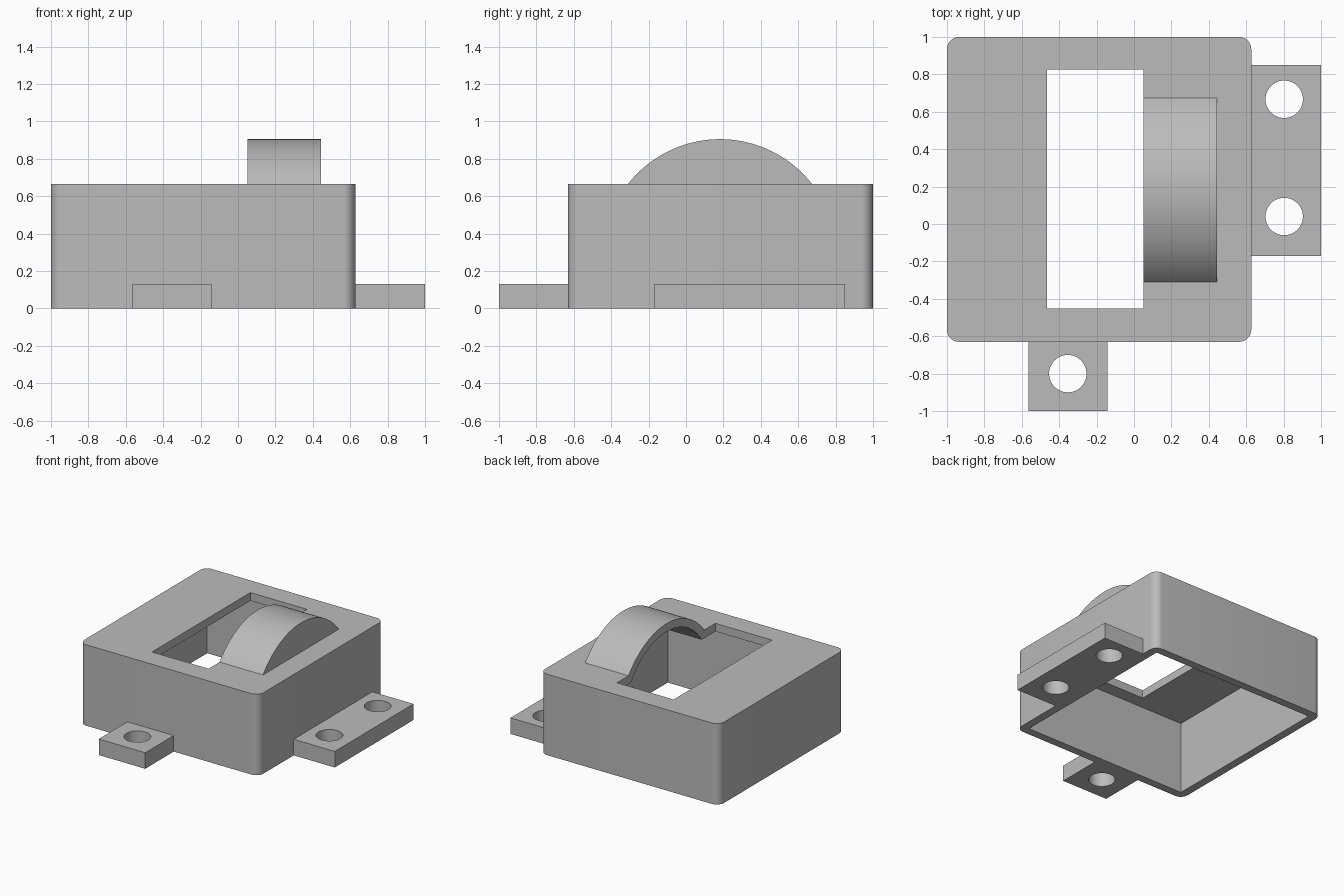
import bpy, bmesh, math
from mathutils import Matrix

if "Cube" in bpy.data.objects:
    bpy.data.objects.remove(bpy.data.objects["Cube"])

grey = bpy.data.materials.new("plain grey")
grey.use_nodes = True
COLOUR = (0.5, 0.5, 0.5, 1)
grey.diffuse_color = COLOUR
grey.node_tree.nodes["Principled BSDF"].inputs["Base Color"].default_value = COLOUR

WALL = 0.067
LEFT, RIGHT, FRONT, BACK, TOP = -1.0, 0.627, -0.63, 1.0, 0.665


def prism(bm, outline, vector):
    """Extrude a closed outline of 3D points along a vector."""
    face = bm.faces.new([bm.verts.new(p) for p in outline])
    new = bmesh.ops.extrude_face_region(bm, geom=[face], use_keep_orig=True)
    bmesh.ops.translate(bm, vec=vector, verts=[v for v in new["geom"] if isinstance(v, bmesh.types.BMVert)])
    bmesh.ops.recalc_face_normals(bm, faces=bm.faces)


def make_object(name, bm):
    mesh = bpy.data.meshes.new(name)
    bm.to_mesh(mesh)
    bm.free()
    mesh.materials.append(grey)
    obj = bpy.data.objects.new(name, mesh)
    bpy.context.collection.objects.link(obj)
    return obj


def box(name, x0, x1, y0, y1, z0, z1):
    bm = bmesh.new()
    prism(bm, [(x0, y0, z0), (x1, y0, z0), (x1, y1, z0), (x0, y1, z0)], (0, 0, z1 - z0))
    return make_object(name, bm)


def cylinder(name, radius, depth, centre, axis="Z", segments=48):
    bm = bmesh.new()
    turn = Matrix.Rotation(math.pi / 2, 4, "Y") if axis == "X" else Matrix()
    bmesh.ops.create_cone(bm, cap_ends=True, segments=segments, radius1=radius, radius2=radius,
                          depth=depth, matrix=Matrix.Translation(centre) @ turn)
    return make_object(name, bm)


def select(obj):
    bpy.ops.object.select_all(action="DESELECT")
    obj.select_set(True)
    bpy.context.view_layer.objects.active = obj


def cut(obj, cutter):
    """Subtract a cutter and discard it."""
    mod = obj.modifiers.new("cut", "BOOLEAN")
    mod.operation, mod.solver, mod.object = "DIFFERENCE", "EXACT", cutter
    select(obj)
    bpy.ops.object.modifier_apply(modifier=mod.name)
    bpy.data.objects.remove(cutter)


def smooth(obj):
    select(obj)
    bpy.ops.object.shade_smooth_by_angle(angle=math.radians(30))


# Arched cover dimensions, axis along x
ARCH_Y, ARCH_Z, ARCH_R = 0.182, 0.28, 0.625
ARCH_X0, ARCH_X1 = 0.05, 0.445
INNER_R = ARCH_R - WALL
INNER_X1 = ARCH_X1 - WALL


def arc(radius, x, steps=48):
    """Points of the arc that stands above the housing top."""
    half = math.acos((TOP - ARCH_Z) / radius)
    angles = [half * (2 * i / steps - 1) for i in range(steps + 1)]
    return [(x, ARCH_Y + radius * math.sin(a), ARCH_Z + radius * math.cos(a)) for a in angles]


# Housing: rounded upright corners, open below
housing = box("housing", LEFT, RIGHT, FRONT, BACK, 0, TOP)
bm = bmesh.new()
bm.from_mesh(housing.data)
upright = [e for e in bm.edges if abs(e.verts[0].co.z - e.verts[1].co.z) > 0.1]
bmesh.ops.bevel(bm, geom=upright, offset=0.065, segments=8, profile=0.5, affect="EDGES")
bm.to_mesh(housing.data)
bm.free()
cut(housing, box("cavity", LEFT + WALL, RIGHT - WALL, FRONT + WALL, BACK - WALL, -0.1, TOP - WALL))
cut(housing, box("window", -0.465, ARCH_X0, -0.453, 0.825, 0.3, 1))
cut(housing, cylinder("arch_hollow", INNER_R, INNER_X1, (INNER_X1 / 2, ARCH_Y, ARCH_Z), "X", 128))
smooth(housing)

# Arched cover: curved shell, closed at its far end
bm = bmesh.new()
prism(bm, arc(ARCH_R, ARCH_X0) + arc(INNER_R, ARCH_X0)[::-1], (INNER_X1 - ARCH_X0, 0, 0))
prism(bm, arc(ARCH_R, INNER_X1), (ARCH_X1 - INNER_X1, 0, 0))
smooth(make_object("arched_cover", bm))

# Mounting tabs with screw holes
tabs = [
    ("side_tab", (RIGHT, 1.0, -0.172, 0.85), [(0.803, 0.667), (0.803, 0.04)]),
    ("front_tab", (-0.565, -0.143, -1.0, FRONT), [(-0.354, -0.8)]),
]
for name, extent, holes in tabs:
    tab = box(name, *extent, 0, 0.132)
    for x, y in holes:
        cut(tab, cylinder("screw_hole", 0.1, 1, (x, y, 0)))
    smooth(tab)
